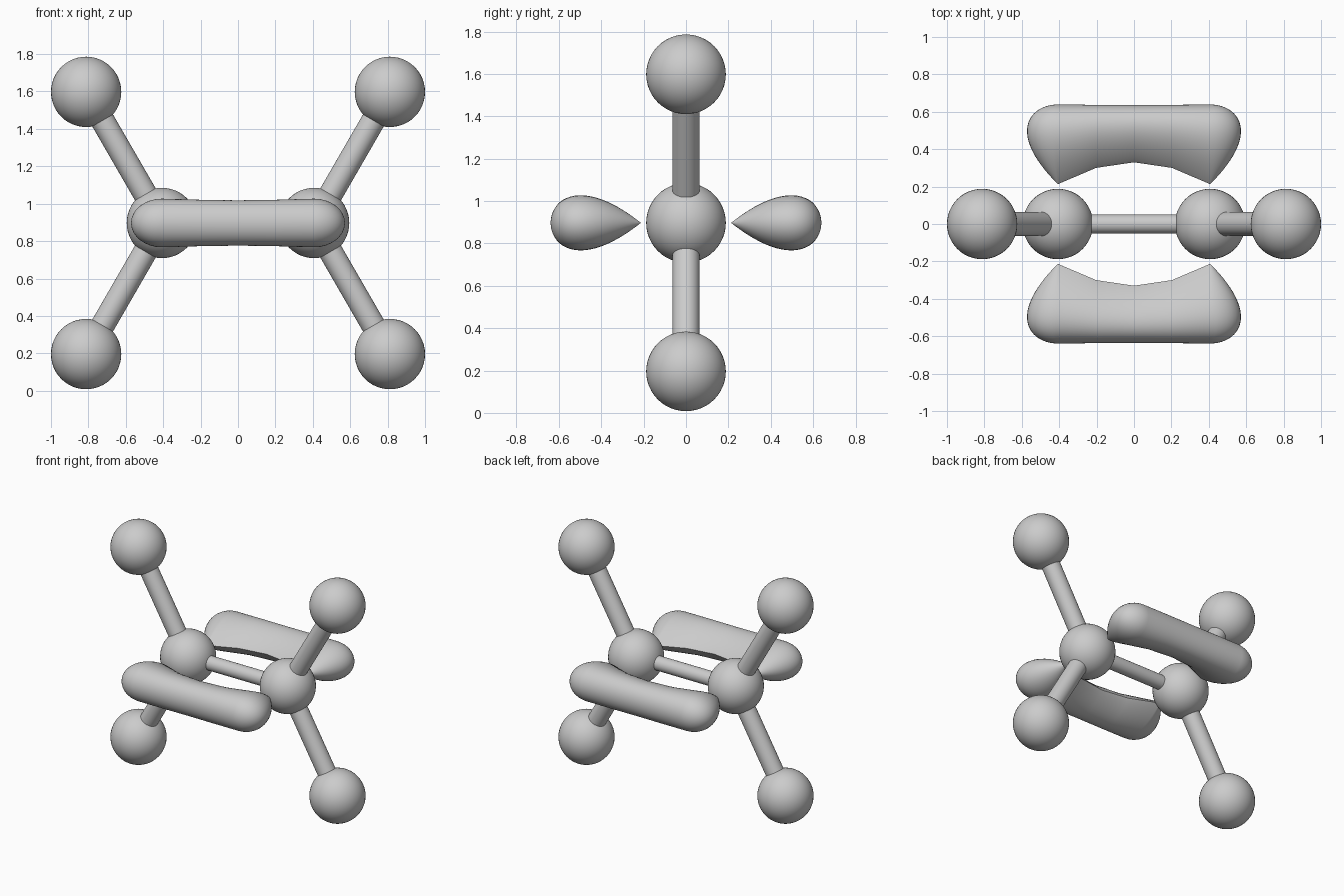
import bpy, bmesh
from math import sin, cos, pi
from mathutils import Vector

if "Cube" in bpy.data.objects:
    bpy.data.objects.remove(bpy.data.objects["Cube"])

ZC = 0.897          # height of the molecule plane centre
CX = 0.407          # x of the inner atoms
HX, HZ = 0.812, 0.701   # outer atoms, offset from the centre
R = 0.188


def smooth(ob, angle=pi / 4):
    bpy.ops.object.select_all(action='DESELECT')
    ob.select_set(True)
    bpy.context.view_layer.objects.active = ob
    bpy.ops.object.shade_smooth_by_angle(angle=angle)


def atom(name, loc):
    bpy.ops.mesh.primitive_uv_sphere_add(segments=48, ring_count=24, radius=R, location=loc)
    ob = bpy.context.object
    ob.name = name
    smooth(ob)


def bond(name, a, b, radius):
    a, b = Vector(a), Vector(b)
    d = b - a
    bpy.ops.mesh.primitive_cylinder_add(vertices=32, radius=radius, depth=d.length,
                                        location=(a + b) / 2)
    ob = bpy.context.object
    ob.name = name
    ob.rotation_mode = 'QUATERNION'
    ob.rotation_quaternion = d.to_track_quat('Z', 'Y')
    smooth(ob)


def drop(t, inner, outer, half, m):
    """Point of a teardrop profile: y position and half thickness."""
    peak = max(sin(k * pi / 200) * sin(k * pi / 400) ** m for k in range(201))
    y = (inner + outer) / 2 - (outer - inner) / 2 * cos(t)
    return y, half * sin(t) * sin(t / 2) ** m / peak


def lobe(name, side):
    # stations across the bridge: x, inner y, outer y, half thickness, sharpness
    half_st = [(0.0, 0.33, 0.636, 0.121, 0.8), (0.203, 0.30, 0.637, 0.124, 0.9),
               (CX, 0.213, 0.639, 0.13, 1.0)]
    st = [(-s[0],) + s[1:] for s in half_st[:0:-1]] + half_st
    n, caps = 32, 16
    bm = bmesh.new()
    rings = []
    for i in range(n + 1):
        t = pi * i / n
        ring = []
        for s in (1, -1):
            # one side of the bridge, then the half-round end cap
            for x, a, b, h, m in st:
                y, r = drop(t, a, b, h, m)
                ring.append((s * x, y, s * r))
            y, r = drop(t, *half_st[-1][1:])
            for k in range(1, caps):
                p = pi / 2 - pi * k / caps
                ring.append((s * (CX + 1.27 * r * cos(p)), y, s * r * sin(p)))
        rings.append([bm.verts.new((x, side * y, z + ZC)) for x, y, z in ring])
    for r0, r1 in zip(rings, rings[1:]):
        for k in range(len(r0)):
            j = (k + 1) % len(r0)
            bm.faces.new((r0[k], r0[j], r1[j], r1[k]))
    bmesh.ops.remove_doubles(bm, verts=bm.verts, dist=0.0003)
    bmesh.ops.recalc_face_normals(bm, faces=bm.faces)
    me = bpy.data.meshes.new(name)
    bm.to_mesh(me)
    bm.free()
    ob = bpy.data.objects.new(name, me)
    bpy.context.collection.objects.link(ob)
    smooth(ob)


# atoms and bonds
for sx, sn in ((-1, "left"), (1, "right")):
    inner = (sx * CX, 0, ZC)
    atom(f"inner_atom_{sn}", inner)
    for sz, zn in ((-1, "lower"), (1, "upper")):
        outer = (sx * HX, 0, ZC + sz * HZ)
        atom(f"outer_atom_{sn}_{zn}", outer)
        bond(f"bond_{sn}_{zn}", inner, outer, 0.064)
bond("centre_bond", (-CX, 0, ZC), (CX, 0, ZC), 0.051)

# electron cloud lobes in front and behind
lobe("front_lobe", -1)
lobe("back_lobe", 1)
